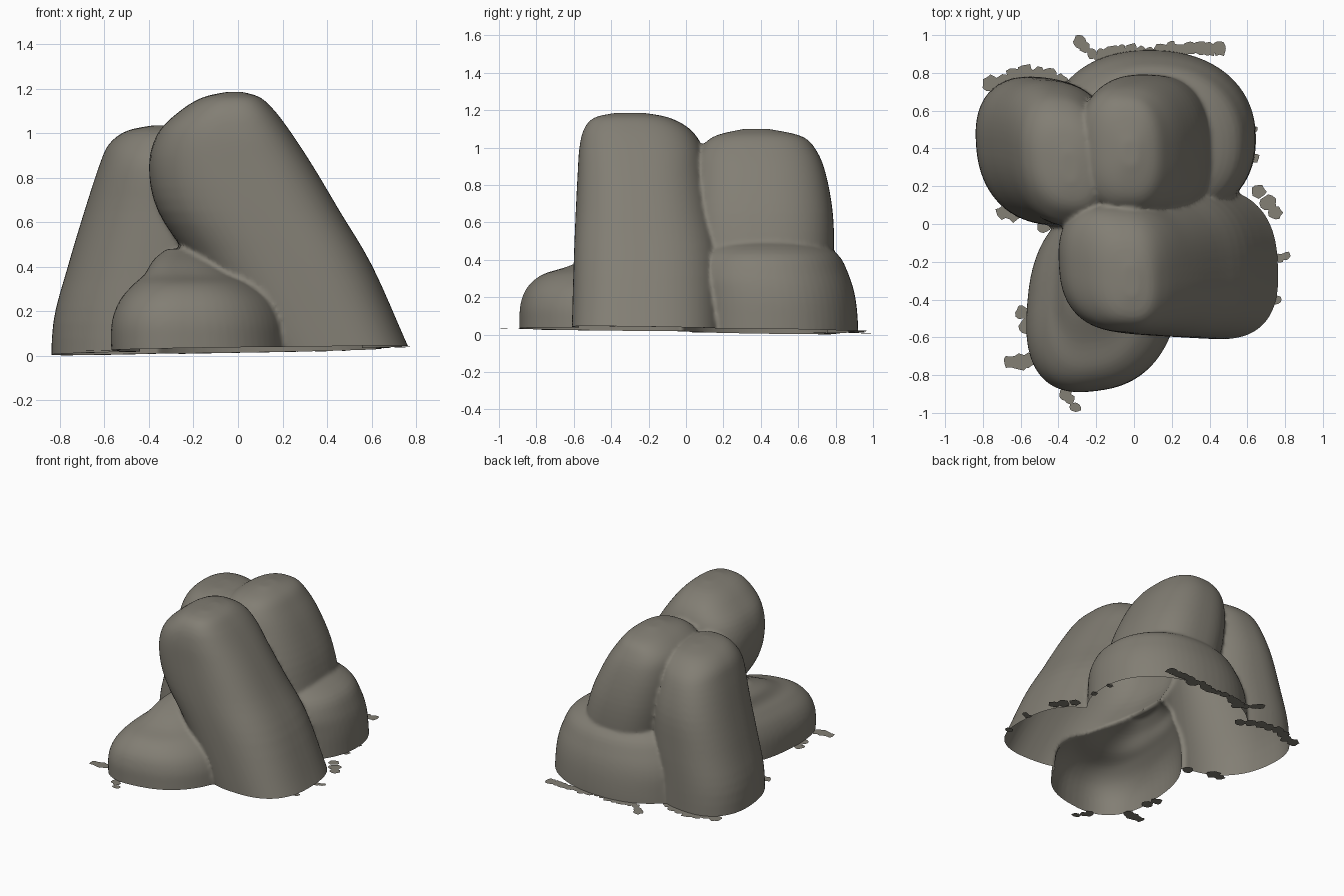
import bpy, bmesh, math, random
from mathutils import Vector

if "Cube" in bpy.data.objects:
    bpy.data.objects.remove(bpy.data.objects["Cube"])

random.seed(4)
mat = bpy.data.materials.new("warm grey stone")
mat.diffuse_color = (0.225, 0.21, 0.175, 1)
mat.use_nodes = True
mat.node_tree.nodes["Principled BSDF"].inputs["Base Color"].default_value = mat.diffuse_color
SIDES = 64


def ground(x, y):
    return 0.026 + 0.018 * x - 0.014 * y


def catmull(p, t):
    i = min(int(t), len(p) - 2)
    f = t - i
    a, b, c, d = (p[max(0, min(len(p) - 1, i + k))] for k in (-1, 0, 1, 2))
    return [0.5 * (2 * q + (r - o) * f + (2 * o - 5 * q + 4 * r - s) * f * f
            + (3 * q - o - 3 * r + s) * f ** 3) for o, q, r, s in zip(a, b, c, d)]


def outline(power, diag):
    """Unit rounded square; diag > 0 stretches the (+,+) and (-,-) corners."""
    pts = []
    for j in range(SIDES):
        a = 2 * math.pi * j / SIDES
        c, s = math.cos(a), math.sin(a)
        u = math.copysign(abs(c) ** (2 / power), c)
        v = math.copysign(abs(s) ** (2 / power), s)
        pts.append((u + diag * v, v + diag * u))
    m = max(p[0] for p in pts)
    return [(u / m, v / m) for u, v in pts]


def stone(bm, rings, power, diag):
    """Loft rounded rectangles given as (z, x0, x1, y0, y1)."""
    loops = []
    shape = outline(power, diag)
    steps = (len(rings) - 1) * 4
    for k in range(steps + 1):
        z, x0, x1, y0, y1 = catmull(rings, k / 4)
        loops.append([bm.verts.new(((x0 + x1) / 2 + u * (x1 - x0) / 2,
                                    (y0 + y1) / 2 + v * (y1 - y0) / 2, z)) for u, v in shape])
    for p, q in zip(loops, loops[1:]):
        for j in range(SIDES):
            n = (j + 1) % SIDES
            bm.faces.new((p[j], p[n], q[n], q[j]))
    bm.faces.new(loops[0][::-1])
    bm.faces.new(loops[-1])


def make_object(name, bm):
    me = bpy.data.meshes.new(name)
    bm.to_mesh(me)
    bm.free()
    me.materials.append(mat)
    ob = bpy.data.objects.new(name, me)
    bpy.context.collection.objects.link(ob)
    return ob


bm = bmesh.new()
# large leaning stone, front right
stone(bm, [(-.12, .06, .84, -.61, .2), (.04, 0, .765, -.61, .2), (.4, -.2, .605, -.60, .2),
           (.65, -.36, .457, -.59, .16), (.85, -.40, .338, -.58, .12), (1.0, -.36, .24, -.57, .09),
           (1.1, -.26, .165, -.545, .02), (1.16, -.16, .10, -.49, -.09), (1.185, -.05, .02, -.38, -.22)], 2.6, -.05)
# tall stone, back left
stone(bm, [(-.12, -.84, -.1, -.01, .78), (.15, -.83, -.1, -.01, .78), (.4, -.765, -.08, -.01, .77),
           (.65, -.69, -.09, -.01, .75), (.85, -.625, -.12, -.01, .69), (.95, -.58, -.14, .04, .62),
           (1.01, -.50, -.2, .11, .52), (1.035, -.38, -.3, .22, .38)], 2.35, -.08)
# upper stone, back centre
stone(bm, [(.3, -.2, .45, .02, .77), (.45, -.23, .415, .02, .79), (.65, -.27, .36, .02, .785),
           (.85, -.29, .27, .04, .75), (.98, -.27, .19, .07, .7), (1.06, -.18, .12, .15, .62),
           (1.10, -.06, .02, .31, .44)], 2.5, -.02)
# low base stone, back right
stone(bm, [(-.12, -.46, .65, 0, .92), (.05, -.45, .645, 0, .92), (.2, -.44, .635, 0, .905),
           (.32, -.40, .605, 0, .87), (.43, -.32, .54, .05, .81), (.5, -.15, .38, .15, .68),
           (.53, 0, .2, .3, .5)], 2.2, -.01)
# small low stone, front left
stone(bm, [(-.12, -.56, .26, -.89, .14), (.05, -.57, .25, -.89, .14), (.16, -.565, .235, -.885, .14),
           (.25, -.53, .19, -.85, .14), (.32, -.47, .11, -.77, .14), (.365, -.42, .03, -.63, .12),
           (.43, -.38, -.05, -.48, .08), (.48, -.32, -.14, -.33, -.05)], 2.5, .1)
pile = make_object("stone_pile", bm)

# fuse the stones into one skin with soft seams
bpy.context.view_layer.objects.active = pile
pile.select_set(True)
rm = pile.modifiers.new("fuse", 'REMESH')
rm.mode = 'VOXEL'
rm.voxel_size = 0.013
sm = pile.modifiers.new("soften", 'SMOOTH')
sm.iterations = 3
for m in ("fuse", "soften"):
    bpy.ops.object.modifier_apply(modifier=m)

# open the underside along the slightly tilted ground plane
bm = bmesh.new()
bm.from_mesh(pile.data)
bmesh.ops.bisect_plane(bm, geom=bm.verts[:] + bm.edges[:] + bm.faces[:], dist=1e-5,
                       plane_co=Vector((0, 0, ground(0, 0))),
                       plane_no=Vector((-.018, .014, 1)).normalized(), clear_inner=True)
for f in bm.faces:
    f.smooth = True
    f.material_index = 0
bm.to_mesh(pile.data)
bm.free()
if not pile.data.materials:
    pile.data.materials.append(mat)

# ragged flat scraps around the foot
bm = bmesh.new()


def scrap(x, y, r):
    ring = []
    for j in range(12):
        a = 2 * math.pi * j / 12
        q = r * random.uniform(.75, 1.1)
        px, py = x + q * math.cos(a), y + q * math.sin(a)
        ring.append(bm.verts.new((px, py, ground(px, py))))
    bm.faces.new(ring)


for i in range(13):
    x = -.17 + i * .052
    scrap(x, .92 - .1 * max(0, x - .25) + random.uniform(-.03, .03), random.uniform(.025, .05))
for i in range(8):
    scrap(-.76 + i * .062, .73 + .06 * math.sin(i * .5) + random.uniform(-.01, .02), .045)
for x, y, r in [(-.29, .965, .035), (-.26, .935, .03), (-.22, .9, .03), (-.17, .87, .04),
                (-.31, -.97, .03), (-.34, -.93, .03), (-.36, -.9, .035), (-.66, -.73, .035),
                (-.61, -.73, .05), (-.56, -.72, .04), (-.59, -.47, .04), (-.57, -.54, .04),
                (.805, -.17, .025), (.775, -.18, .025), (.75, .06, .04), (.71, .11, .045),
                (.66, .17, .04), (-.70, .06, .035), (-.64, .06, .05), (.63, .5, .025),
                (.64, .35, .025), (-.48, -.01, .04), (.75, -.4, .03)]:
    scrap(x, y, r)
make_object("ground_scraps", bm)
